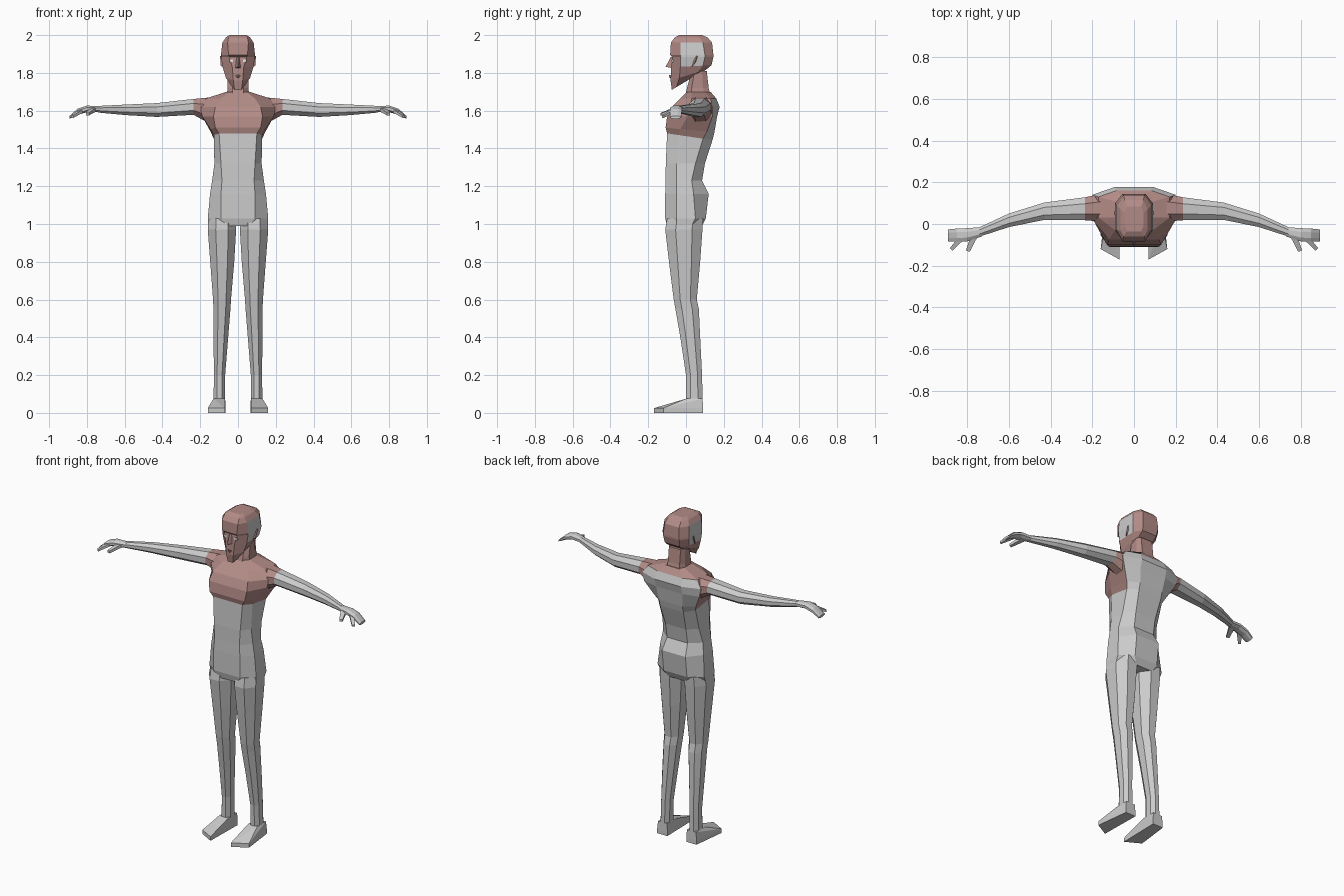
import bpy
import bmesh
from mathutils import Vector

default_cube = bpy.data.objects.get("Cube")
if default_cube:
    bpy.data.objects.remove(default_cube, do_unlink=True)


def make_material(name, colour):
    material = bpy.data.materials.new(name)
    material.use_nodes = True
    material.diffuse_color = (*colour, 1)
    material.node_tree.nodes["Principled BSDF"].inputs["Base Color"].default_value = (*colour, 1)
    return material


GREY, BROWN, PALE = range(3)
MATERIALS = [
    make_material("light grey", (.6, .6, .6)),
    make_material("dusty brown", (.45, .26, .24)),
    make_material("pale eye", (.8, .8, .8)),
]


def finish(name, bm, colour, mirror=False):
    """Turn a bmesh into a flat shaded object; colour is an index or a rule."""
    bmesh.ops.recalc_face_normals(bm, faces=bm.faces)
    for face in bm.faces:
        face.material_index = colour(face.calc_center_median(), face.normal) if callable(colour) else colour
    mesh = bpy.data.meshes.new(name)
    bm.to_mesh(mesh)
    bm.free()
    for material in MATERIALS:
        mesh.materials.append(material)
    part = bpy.data.objects.new(name, mesh)
    bpy.context.collection.objects.link(part)
    if mirror:
        part.modifiers.new("mirror", "MIRROR").use_mirror_merge = False
    return part


def loft(name, rings, colour, mirror=False):
    """Skin a row of rings that have equal point counts, and cap both ends."""
    bm = bmesh.new()
    loops = [[bm.verts.new(point) for point in ring] for ring in rings]
    for low, high in zip(loops, loops[1:]):
        count = len(low)
        for i in range(count):
            j = (i + 1) % count
            bm.faces.new((low[i], low[j], high[j], high[i]))
    bm.faces.new(loops[0])
    bm.faces.new(loops[-1])
    return finish(name, bm, colour, mirror)


def hull(name, points, colour, mirror=False):
    """Wrap a small set of points in a convex solid."""
    bm = bmesh.new()
    for point in points:
        bm.verts.new(point)
    bmesh.ops.convex_hull(bm, input=bm.verts)
    bmesh.ops.dissolve_limit(bm, angle_limit=.02, verts=bm.verts, edges=bm.edges)
    return finish(name, bm, colour, mirror)


def body_ring(z, front_w, side_w, back_w, front, side_front, side_back, back, rise=0):
    """Symmetric eight point ring; rise tilts it upward toward the back."""
    right = [(front_w, front), (side_w, side_front), (side_w, side_back), (back_w, back)]
    outline = right + [(-x, y) for x, y in reversed(right)]
    return [(x, y, z + rise * (y - front)) for x, y in outline]


def chamfered(u_low, u_high, v_low, v_high, cut=.28):
    """Rectangle with its four corners cut, as eight flat coordinates."""
    u_cut = cut * (u_high - u_low)
    v_cut = cut * (v_high - v_low)
    return [
        (u_low + u_cut, v_low), (u_high - u_cut, v_low),
        (u_high, v_low + v_cut), (u_high, v_high - v_cut),
        (u_high - u_cut, v_high), (u_low + u_cut, v_high),
        (u_low, v_high - v_cut), (u_low, v_low + v_cut),
    ]


def limb_ring_z(z, *box):
    return [(x, y, z) for x, y in chamfered(*box)]


def limb_ring_x(x, *box):
    return [(x, y, z) for y, z in chamfered(*box)]


# Torso, with a brown chest, sides and upper yoke
def torso_colour(center, normal):
    on_chest = center.z > 1.47 and normal.y < .45
    return BROWN if on_chest or center.z > 1.65 else GREY


torso_rings = [
    (.99, .06, .157, .06, -.1, -.05, .03, .085),
    (1.03, .09, .16, .08, -.11, -.05, .05, .105),
    (1.16, .09, .148, .08, -.11, -.05, .04, .12),
    (1.23, .085, .137, .07, -.108, -.05, .03, .085),
    (1.32, .09, .125, .07, -.107, -.05, .05, .1),
    (1.48, .1, .128, .08, -.1, -.04, .09, .14, -.15),
    (1.51, .12, .145, .08, -.108, -.03, .11, .15, -.1),
    (1.57, .13, .19, .09, -.1, .01, .14, .165),
    (1.62, .12, .2, .09, -.075, .02, .14, .178),
    (1.665, .09, .17, .085, -.03, .03, .13, .16),
    (1.7, .045, .06, .05, .005, .03, .1, .13),
]
loft("torso", [body_ring(*ring) for ring in torso_rings], torso_colour)

# Neck
neck_rings = [
    (1.66, .03, .062, .045, -.01, .03, .1, .135),
    (1.72, .03, .055, .04, .005, .03, .09, .12),
    (1.81, .03, .055, .04, .03, .045, .085, .11),
]
loft("neck", [body_ring(*ring) for ring in neck_rings], BROWN)


# Head, with grey panels on the sides
def head_colour(center, normal):
    return GREY if abs(normal.x) > .85 and 1.84 < center.z < 1.97 else BROWN


head_rings = [
    (1.71, .018, .03, .03, -.075, -.05, .02, .06, .6),
    (1.76, .025, .064, .05, -.082, -.035, .06, .105, .3),
    (1.83, .03, .082, .05, -.078, -.03, .09, .135, .05),
    (1.885, .045, .09, .055, -.072, -.03, .1, .145),
    (1.895, .05, .09, .055, -.084, -.03, .1, .145),
    (1.96, .055, .083, .05, -.08, -.03, .09, .138),
    (1.987, .05, .065, .045, -.06, -.03, .07, .115),
    (2, .035, .045, .035, -.035, -.01, .055, .085),
]
loft("head", [body_ring(*ring) for ring in head_rings], head_colour)

# Face details
hull("nose", [(.018, -.07, 1.825), (-.018, -.07, 1.825), (0, -.108, 1.832),
              (.008, -.07, 1.885), (-.008, -.07, 1.885), (0, -.08, 1.885)], BROWN)
hull("lips", [(.02, -.075, 1.785), (-.02, -.075, 1.785), (0, -.09, 1.79),
              (0, -.088, 1.775), (0, -.075, 1.77)], BROWN)
hull("eyes", [(x, y, z) for x in (.026, .046) for y in (-.077, -.068)
              for z in (1.857, 1.87)], PALE, mirror=True)
hull("ears", [(.08, .03, 1.83), (.08, .04, 1.89), (.08, .065, 1.88),
              (.095, .06, 1.89), (.092, .04, 1.84)], BROWN, mirror=True)

# Legs
leg_rings = [
    (1.03, .012, .155, -.1, .09),
    (.97, .01, .16, -.11, .087),
    (.8, .02, .147, -.09, .075),
    (.6, .037, .132, -.065, .057),
    (.55, .04, .13, -.056, .068),
    (.4, .052, .13, -.03, .075),
    (.2, .068, .127, 0, .085),
    (.06, .068, .13, 0, .088),
]
loft("legs", [limb_ring_z(*ring) for ring in leg_rings], GREY, mirror=True)

# Feet, turned slightly outward
sole = [(.065, .09), (.135, .09), (.16, -.12), (.07, -.17)]
ankle = [(x, y, .075) for x in (.068, .13) for y in (0, .088)]
hull("feet", ankle + [(x, y, z) for x, y in sole for z in (0, .025)], GREY, mirror=True)

# Arms, brown over the shoulder
arm_rings = [
    (.13, .01, .15, 1.52, 1.672),
    (.235, .018, .128, 1.578, 1.662),
    (.43, .02, .103, 1.567, 1.64),
    (.6, -.015, .05, 1.577, 1.632),
    (.74, -.06, -.015, 1.59, 1.625),
]
loft("arms", [limb_ring_x(*ring) for ring in arm_rings],
     lambda center, normal: BROWN if center.x < .235 else GREY, mirror=True)

# Hands
hand_rings = [
    (.73, -.06, -.015, 1.592, 1.623),
    (.8, -.083, -.02, 1.592, 1.627),
    (.85, -.085, -.022, 1.578, 1.61),
    (.892, -.085, -.026, 1.557, 1.572),
]
loft("hands", [limb_ring_x(*ring) for ring in hand_rings], GREY, mirror=True)


# Thumbs and forefingers, as tapered bars
def finger(name, start, end, radius):
    start, end = Vector(start), Vector(end)
    across = (end - start).cross((0, 0, 1)).normalized()
    up = Vector((0, 0, 1))
    rings = []
    for point, size in ((start, radius), (end, radius * .6)):
        rings.append([point + size * (across * a + up * b * .7)
                      for a, b in ((1, 1), (-1, 1), (-1, -1), (1, -1))])
    loft(name, rings, GREY, mirror=True)


finger("thumbs", (.765, -.055, 1.607), (.797, -.13, 1.582), .016)
finger("forefingers", (.825, -.065, 1.603), (.877, -.122, 1.568), .014)
